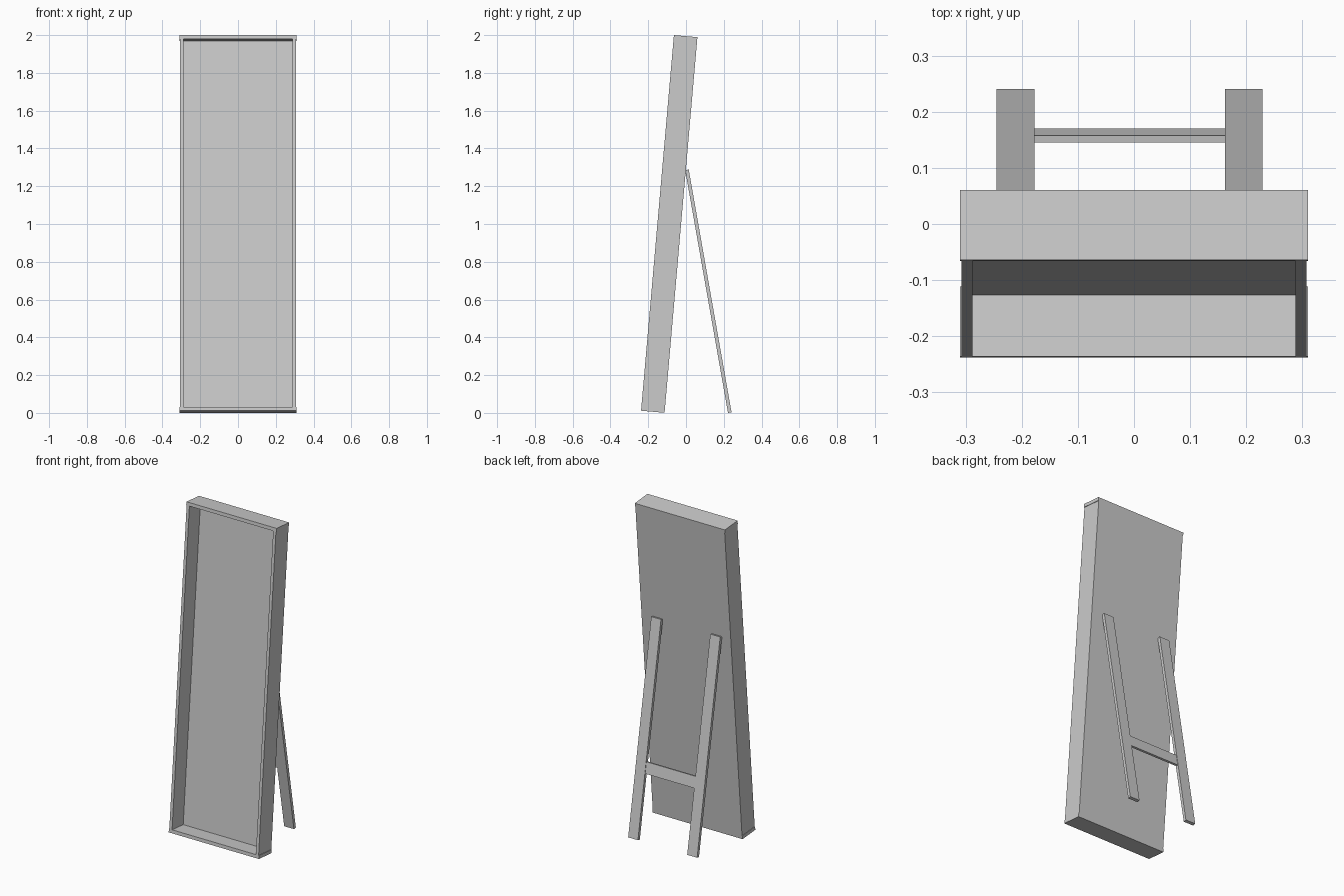
import bpy, math
from mathutils import Matrix, Vector

if "Cube" in bpy.data.objects:
    bpy.data.objects.remove(bpy.data.objects["Cube"])


def box(name, lo, hi, pivot, tilt):
    """Box spanning lo..hi in a local frame at pivot, tilted about x."""
    lo, hi = Vector(lo), Vector(hi)
    bpy.ops.mesh.primitive_cube_add(size=1)
    ob = bpy.context.object
    ob.name = ob.data.name = name
    size = hi - lo
    m = (Matrix.Translation(pivot) @ Matrix.Rotation(math.radians(tilt), 4, 'X')
         @ Matrix.Translation((lo + hi) / 2) @ Matrix.Diagonal((*size, 1)))
    ob.data.transform(m)
    return ob


# Leaning frame: local origin at bottom front edge
FRAME = ((0, -0.238, 0.0115), -5)
W, SIDE, IN = 0.31, 0.307, 0.288     # outer, side-board and opening half widths
D, L, T = 0.125, 1.996, 0.021        # depth, length, board thickness
box("bottom_board", (-W, 0, 0), (W, D, T), *FRAME)
box("top_board", (-W, 0, L - T), (W, D, L), *FRAME)
for side, a, b in (("left", -SIDE, -IN), ("right", IN, SIDE)):
    box(side + "_board", (a, 0, T), (b, D, L - T), *FRAME)

# Recessed mirror panel closing the back
box("mirror_panel", (-IN, 0.11, T), (IN, D, L - T), *FRAME)

# Rear stand: local origin at bottom back edge of the legs
STAND = ((0, 0.241, 0.0033), 10)
LEG_T, LEG_L = 0.019, 1.305
for side, a, b in (("left", -0.245, -0.177), ("right", 0.162, 0.229)):
    box(side + "_leg", (a, -LEG_T, 0), (b, 0, LEG_L), *STAND)
box("crossbar", (-0.177, -0.016, 0.393), (0.162, -0.003, 0.463), *STAND)
